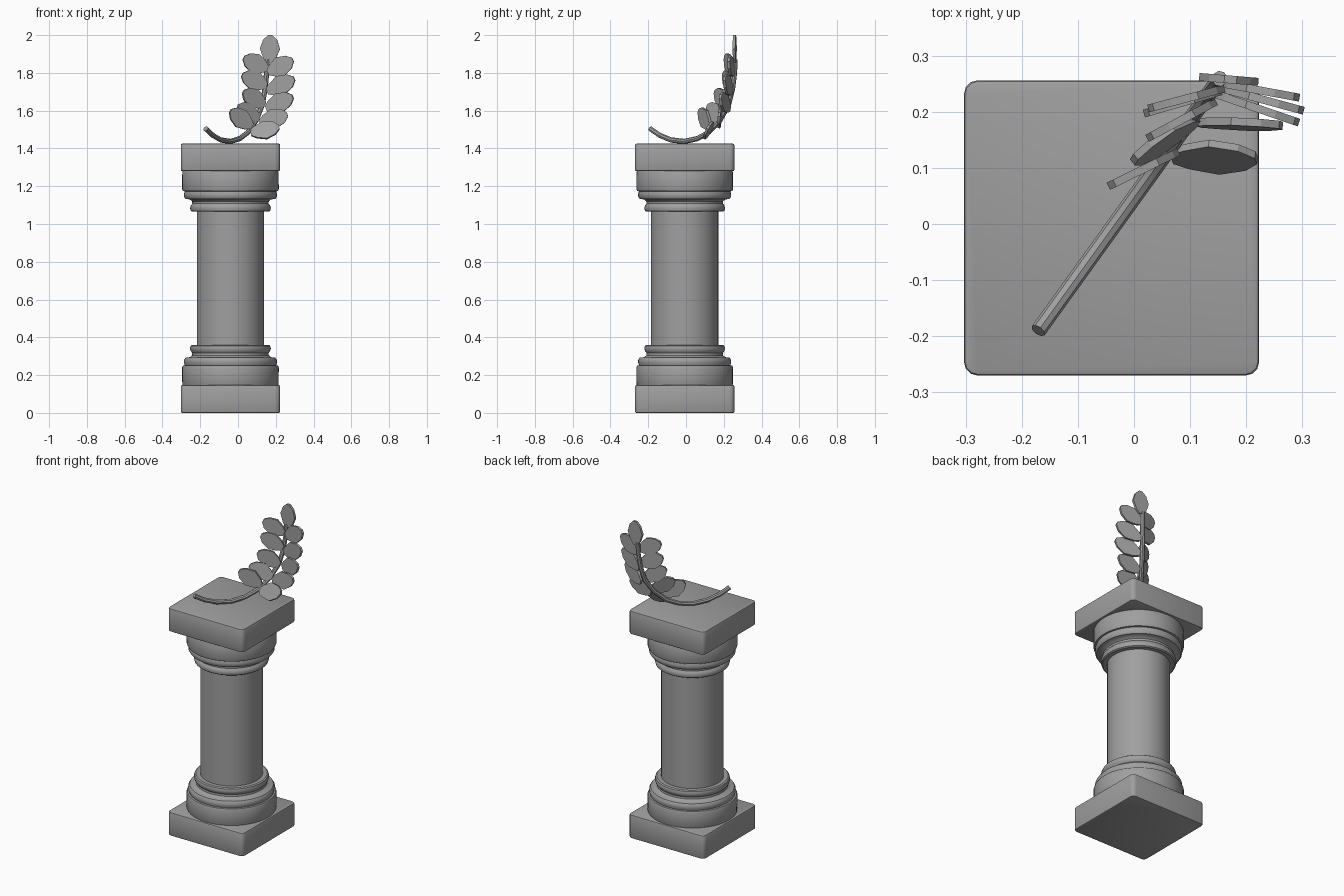
import bpy
import bmesh
from math import sin, cos, pi, radians
from mathutils import Vector

cube = bpy.data.objects.get("Cube")
if cube:
    bpy.data.objects.remove(cube, do_unlink=True)

# One plain stone colour
stone = bpy.data.materials.new("grey stone")
stone.use_nodes = True
grey = (0.35, 0.35, 0.35, 1)
stone.diffuse_color = grey
stone.node_tree.nodes["Principled BSDF"].inputs["Base Color"].default_value = grey

CX, CY = -0.04, -0.007   # column axis
TOP = 1.425              # column height


def make(name, bm):
    bmesh.ops.recalc_face_normals(bm, faces=bm.faces)
    mesh = bpy.data.meshes.new(name)
    bm.to_mesh(mesh)
    bm.free()
    mesh.materials.append(stone)
    ob = bpy.data.objects.new(name, mesh)
    bpy.context.collection.objects.link(ob)
    return ob


def smooth(ob, angle=35):
    bpy.ops.object.select_all(action='DESELECT')
    ob.select_set(True)
    bpy.context.view_layer.objects.active = ob
    bpy.ops.object.shade_smooth_by_angle(angle=radians(angle))


def slab(name, z0, z1, half=0.263):
    bm = bmesh.new()
    bmesh.ops.create_cube(bm, size=1)
    for v in bm.verts:
        v.co = (CX + v.co.x * 2 * half, CY + v.co.y * 2 * half,
                (z0 + z1) / 2 + v.co.z * (z1 - z0))
    upright = [e for e in bm.edges
               if abs(e.verts[0].co.z - e.verts[1].co.z) > 0.01]
    bmesh.ops.bevel(bm, geom=upright, offset=0.024, segments=3,
                    profile=0.5, affect='EDGES')
    rims = [e for f in bm.faces if abs(f.normal.z) > 0.9 for e in f.edges]
    bmesh.ops.bevel(bm, geom=list(set(rims)), offset=0.007, segments=2,
                    profile=0.5, affect='EDGES')
    smooth(make(name, bm))


def lathe(name, profile, sides=48):
    bm = bmesh.new()
    rings = [[bm.verts.new((CX + r * cos(2 * pi * i / sides),
                            CY + r * sin(2 * pi * i / sides), z))
              for i in range(sides)] for r, z in profile]
    for low, high in zip(rings, rings[1:]):
        for i in range(sides):
            j = (i + 1) % sides
            bm.faces.new((low[i], low[j], high[j], high[i]))
    bm.faces.new(rings[0])
    bm.faces.new(rings[-1])
    smooth(make(name, bm))


# Square plinth and matching top slab
slab("plinth", 0, 0.147)
slab("top_slab", 1.28, TOP)

# Turned mouldings, the upper one mirrored from the lower
moulding = [(0.25, 0.14), (0.255, 0.15), (0.256, 0.24), (0.252, 0.25),
            (0.242, 0.252), (0.246, 0.265), (0.246, 0.28), (0.238, 0.292),
            (0.215, 0.295), (0.203, 0.305), (0.202, 0.317), (0.21, 0.327),
            (0.214, 0.341), (0.21, 0.355), (0.203, 0.36), (0.176, 0.36)]
lathe("base_moulding", moulding)
lathe("capital_moulding", [(r, TOP - z) for r, z in moulding])
lathe("shaft", [(0.178, 0.34), (0.178, TOP - 0.34)])

# Curved stem of the sprig, in one slanting upright plane
path = [(-0.19, 1.505), (-0.14, 1.47), (-0.08, 1.445), (-0.01, 1.437),
        (0.06, 1.452), (0.12, 1.485), (0.18, 1.55), (0.225, 1.63),
        (0.247, 1.72), (0.257, 1.8), (0.259, 1.87)]
curve = bpy.data.curves.new("stem", 'CURVE')
curve.dimensions = '3D'
curve.bevel_depth = 0.014
curve.bevel_resolution = 2
curve.use_fill_caps = True
spline = curve.splines.new('POLY')
spline.points.add(len(path) - 1)
for p, (y, z) in zip(spline.points, path):
    p.co = (-0.167 + (y + 0.185) * 0.72, y, z, 1)
curve.materials.append(stone)
stem = bpy.data.objects.new("stem", curve)
bpy.context.collection.objects.link(stem)
bpy.ops.object.select_all(action='DESELECT')
stem.select_set(True)
bpy.context.view_layer.objects.active = stem
bpy.ops.object.convert(target='MESH')
smooth(bpy.context.view_layer.objects.active, 30)

# Half outline of a leaf: distance along it, half width
outline = [(0, 0.015), (0.17, 0.034), (0.5, 0.053), (0.83, 0.037), (1, 0.011)]


def leaf(name, base, tip, tilt=0):
    base, tip = Vector(base), Vector(tip)
    axis = (tip - base).normalized()
    up = Vector((0, 0, 1))
    n = axis.cross(up).normalized()
    if n.y > 0:
        n = -n
    side = axis.cross(n)
    if side.z < 0:
        side = -side
    t = radians(tilt)
    n, side = n * cos(t) + side * sin(t), side * cos(t) - n * sin(t)
    loop = outline + [(d, -w) for d, w in reversed(outline)]
    bm = bmesh.new()
    front, back = [[bm.verts.new(base.lerp(tip, d) + side * w + n * h)
                    for d, w in loop] for h in (0.007, -0.007)]
    bm.faces.new(front)
    bm.faces.new(back)
    for i in range(len(loop)):
        j = (i + 1) % len(loop)
        bm.faces.new((front[i], front[j], back[j], back[i]))
    make(name, bm)


# Five leaves on each side, from the top down, and one at the tip
leaf("tip_leaf", (0.166, 0.258, 1.855), (0.172, 0.2575, 2.0))
right_leaves = [
    ((0.155, 0.24, 1.82), (0.03, 0.207, 1.88), 0),
    ((0.15, 0.235, 1.73), (0.022, 0.198, 1.79), 0),
    ((0.14, 0.215, 1.63), (0.028, 0.155, 1.70), 0),
    ((0.11, 0.182, 1.555), (0.0, 0.115, 1.625), 14),
    ((0.072, 0.125, 1.515), (-0.04, 0.07, 1.60), 0)]
left_leaves = [
    ((0.16, 0.25, 1.80), (0.29, 0.226, 1.87), 0),
    ((0.155, 0.242, 1.70), (0.298, 0.203, 1.77), 0),
    ((0.15, 0.23, 1.61), (0.29, 0.182, 1.675), 0),
    ((0.115, 0.18, 1.535), (0.262, 0.176, 1.58), 5),
    ((0.068, 0.12, 1.48), (0.218, 0.118, 1.513), 28)]
for word, group in (("right", right_leaves), ("left", left_leaves)):
    for i, (base, tip, tilt) in enumerate(group):
        leaf(f"{word}_leaf_{i + 1}", base, tip, tilt)
